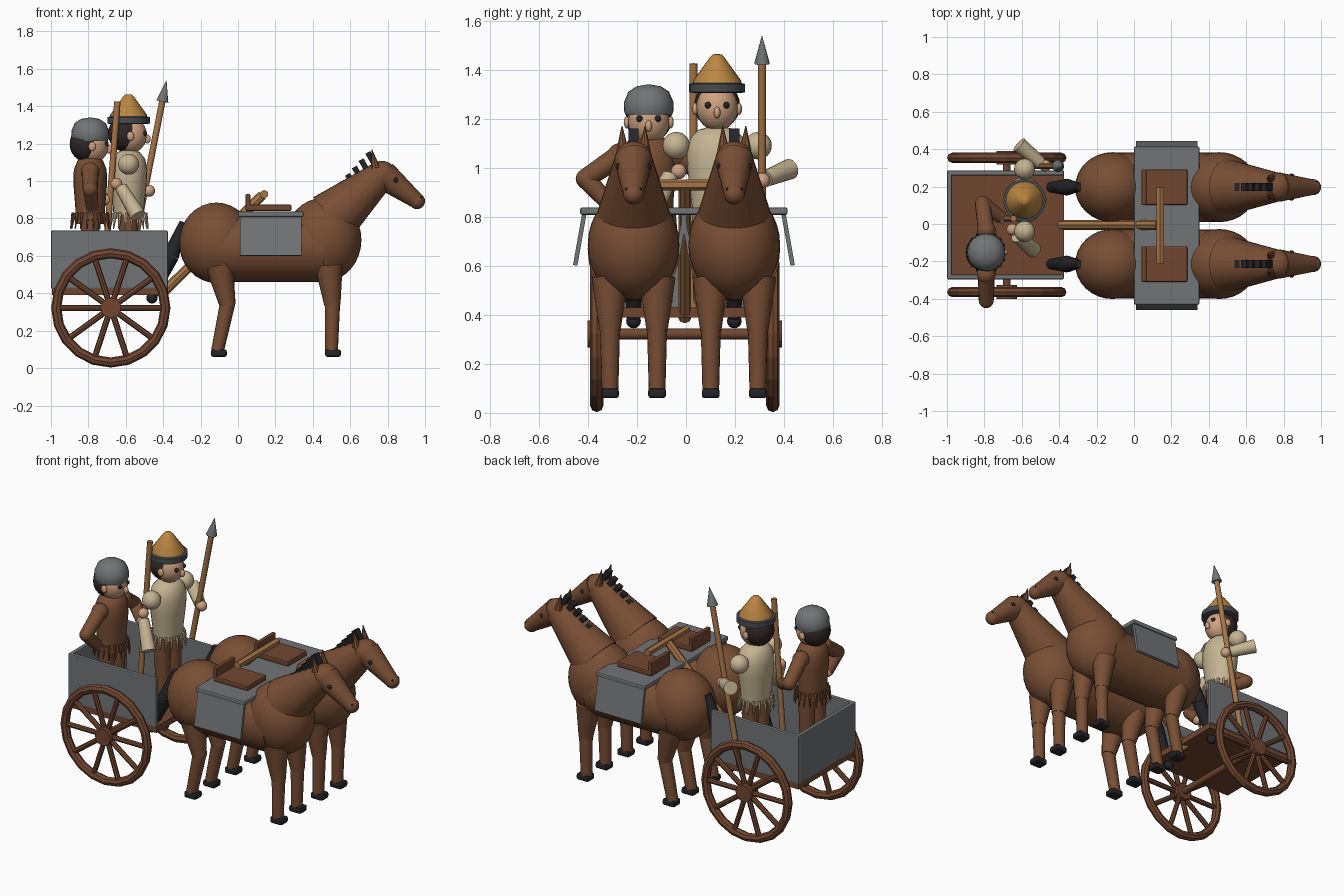
import bpy
import math
from mathutils import Vector

if "Cube" in bpy.data.objects:
    bpy.data.objects.remove(bpy.data.objects["Cube"])


def material(name, r, g, b):
    m = bpy.data.materials.new(name)
    m.use_nodes = True
    m.diffuse_color = (r, g, b, 1)
    m.node_tree.nodes["Principled BSDF"].inputs["Base Color"].default_value = (r, g, b, 1)
    return m


BROWN = material("horse brown", .19, .077, .035)
WOOD = material("red brown wood", .165, .062, .03)
POLE = material("light wood", .38, .18, .065)
GREY = material("steel grey", .17, .175, .18)
GOLD = material("straw gold", .5, .24, .055)
CREAM = material("cream cloth", .56, .46, .29)
SKIN = material("skin", .62, .36, .22)
BLACK = material("black", .018, .018, .022)
HAIR = material("dark hair", .03, .02, .018)
BAND = material("dark grey band", .06, .07, .08)


def finish(name, mat, smooth=False):
    ob = bpy.context.object
    ob.name = name
    ob.data.materials.append(mat)
    if smooth:
        bpy.ops.object.shade_smooth_by_angle(angle=math.radians(40))
    return ob


def ball(name, mat, loc, size, seg=24):
    bpy.ops.mesh.primitive_uv_sphere_add(segments=seg, ring_count=seg // 2, location=loc)
    bpy.context.object.scale = (size,) * 3 if isinstance(size, float) else size
    return finish(name, mat, True)


def box(name, mat, loc, size, rot=(0, 0, 0), bevel=0):
    bpy.ops.mesh.primitive_cube_add(size=1, location=loc, rotation=rot)
    ob = finish(name, mat)
    ob.scale = size
    if bevel:
        bpy.ops.object.transform_apply(location=False, rotation=False, scale=True)
        mod = ob.modifiers.new("soft edge", "BEVEL")
        mod.width = bevel
        mod.segments = 2
    return ob


def rod(name, mat, a, b, r1, r2=None, sides=16, smooth=True):
    """Tapered cylinder from point a to point b."""
    a, b = Vector(a), Vector(b)
    d = b - a
    bpy.ops.mesh.primitive_cone_add(vertices=sides, radius1=r1, radius2=r1 if r2 is None else r2,
                                    depth=d.length, location=(a + b) / 2)
    bpy.context.object.rotation_euler = d.to_track_quat("Z", "Y").to_euler()
    return finish(name, mat, smooth)


def lathe(name, mat, profile, loc, squash=1.0, sides=24):
    """Vertical turned shape from (radius, height) points; squash narrows it along x."""
    verts, faces, n = [], [], len(profile)
    for i in range(sides):
        a = math.tau * i / sides
        verts += [(r * math.cos(a) * squash, r * math.sin(a), z) for r, z in profile]
        j = (i + 1) % sides
        faces += [(i * n + k, j * n + k, j * n + k + 1, i * n + k + 1) for k in range(n - 1)]
    faces.append([i * n for i in reversed(range(sides))])
    faces.append([i * n + n - 1 for i in range(sides)])
    me = bpy.data.meshes.new(name)
    me.from_pydata(verts, [], faces)
    ob = bpy.data.objects.new(name, me)
    bpy.context.collection.objects.link(ob)
    ob.location = loc
    bpy.ops.object.select_all(action="DESELECT")
    ob.select_set(True)
    bpy.context.view_layer.objects.active = ob
    return finish(name, mat, True)


def horse(y0):
    # barrel, rump and chest
    rod("horse_barrel", BROWN, (-.12, y0, .645), (.46, y0, .645), .185, sides=32)
    ball("horse_rump", BROWN, (-.115, y0, .67), (.2, .187, .215), 32)
    ball("horse_chest", BROWN, (.455, y0, .685), (.205, .187, .225), 32)
    # neck and head
    rod("horse_neck", BROWN, (.5, y0, .8), (.765, y0, 1.03), .15, .078, 24)
    ball("horse_poll", BROWN, (.77, y0, 1.03), .078)
    rod("horse_face", BROWN, (.78, y0, 1.03), (.955, y0, .895), .078, .042, 24)
    ball("horse_muzzle", BROWN, (.957, y0, .893), .043)
    # mane
    for i in range(6):
        t = i / 5
        box("horse_mane", BLACK, (.53 + .18 * t, y0, .93 + .195 * t), (.065, .042, .03),
            (0, math.radians(60), 0))
    # tail
    rod("horse_tail", BLACK, (-.29, y0, .78), (-.36, y0, .6), .022, .045)
    rod("horse_tail_end", BLACK, (-.36, y0, .6), (-.46, y0, .38), .045, .025)
    ball("horse_tail_tip", BLACK, (-.46, y0, .375), .03, 16)
    for s in (-1, 1):
        rod("horse_ear", BROWN, (.735, y0 + s * .045, 1.07), (.715, y0 + s * .047, 1.17), .025, .002, 8)
        ball("horse_eye", BLACK, (.842, y0 + s * .058, 1.005), .015, 12)
        ball("horse_nostril", BLACK, (.978, y0 + s * .028, .912), .007, 8)
        y = y0 + s * .096
        # front leg, then hind leg
        for top, knee, foot in ((.485, .505, .5), (-.1, -.055, -.11)):
            rod("horse_thigh", BROWN, (top, y, .55), (knee, y, .335), .075, .043)
            rod("horse_shin", BROWN, (knee, y, .35), (foot, y, .09), .041, .034)
            box("horse_hoof", BLACK, (foot + .008, y, .08), (.085, .073, .04), bevel=.012)
    # blanket with sloping flaps
    box("blanket_top", GREY, (.175, y0, .823), (.35, .435, .03), bevel=.008)
    for s in (-1, 1):
        box("blanket_flap", GREY, (.175, y0 + s * .218, .715), (.33, .018, .23),
            (s * math.radians(10), 0, 0))
    # saddle
    box("saddle_seat", WOOD, (.163, y0, .857), (.245, .19, .035), bevel=.008)
    box("saddle_back", WOOD, (.053, y0, .89), (.026, .19, .08), bevel=.006)


for y in (.197, -.214):
    horse(y)

# yoke and draught pole
rod("draught_pole", POLE, (-.42, -.005, .385), (.13, -.005, .925), .026, sides=8, smooth=False)
rod("yoke_bar", POLE, (.14, -.21, .93), (.14, .195, .93), .023, sides=6, smooth=False)

# cart body, open towards the horses
box("cart_floor", WOOD, (-.685, -.005, .41), (.62, .57, .04))
for y in (-.283, .273):
    box("cart_side", GREY, (-.687, y, .58), (.625, .026, .31), bevel=.006)
box("cart_back", GREY, (-.987, -.005, .58), (.026, .56, .31), bevel=.006)
rod("axle", WOOD, (-.68, -.36, .322), (-.68, .35, .322), .022, sides=10)

# wheels
for y in (-.364, .354):
    bpy.ops.mesh.primitive_torus_add(major_segments=20, minor_segments=8, major_radius=.292,
                                     minor_radius=.027, location=(-.68, y, .322),
                                     rotation=(math.pi / 2, 0, 0))
    finish("wheel_rim", WOOD)
    rod("wheel_hub", WOOD, (-.68, y - .037, .322), (-.68, y + .037, .322), .055, sides=12, smooth=False)
    for i in range(10):
        a = math.tau * i / 10
        rod("wheel_spoke", WOOD, (-.68, y, .322),
            (-.68 + .285 * math.cos(a), y, .322 + .285 * math.sin(a)), .016, sides=8)


def rider(x, y, head_z, cloth, profile, squash):
    # trunk, head, hair and face
    lathe("rider_body", cloth, profile, (x, y, 0), squash)
    rod("rider_neck", SKIN, (x, y, head_z - .13), (x, y, head_z), .04)
    ball("rider_head", SKIN, (x + .01, y, head_z), (.088, .085, .095))
    ball("rider_hair", HAIR, (x - .022, y, head_z + .008), (.088, .094, .095))
    ball("rider_nose", SKIN, (x + .1, y, head_z - .02), (.018, .014, .024), 12)
    for s in (-1, 1):
        ball("rider_eye", BLACK, (x + .085, y + s * .037, head_z + .01), .014, 12)
        ball("rider_ear", SKIN, (x + .01, y + s * .09, head_z - .005), (.02, .012, .025), 12)
        # legs and feet
        rod("rider_leg", BROWN, (x, y + s * .055, .45), (x, y + s * .055, .82), .042, .052)
        ball("rider_foot", SKIN, (x + .025, y + s * .055, .455), (.06, .036, .028), 16)
    # fringe of the tunic
    for i in range(18):
        a = math.tau * i / 18
        c, s = math.cos(a), math.sin(a)
        rod("tunic_fringe", cloth, (x + .09 * c, y + .1 * s, .83), (x + .105 * c, y + .115 * s, .745),
            .011, .003, 6)


# helmeted rider
rider(-.79, -.152, 1.19, BROWN,
      [(.1, .77), (.1, .86), (.112, .98), (.11, 1.06), (.085, 1.11), (.04, 1.13)], .8)
lathe("helmet", GREY, [(.095, 1.215), (.102, 1.235), (.1, 1.27), (.083, 1.31), (.05, 1.332), (.005, 1.34)],
      (-.79, -.152, 0))
for sh, el, ha in (((-.79, -.27, 1.05), (-.79, -.41, .955), (-.78, -.32, .86)),
                   ((-.79, -.035, 1.05), (-.81, .11, .955), (-.71, .035, .9))):
    ball("sleeve_shoulder", BROWN, sh, .05)
    rod("sleeve_upper", BROWN, sh, el, .045, .04)
    ball("sleeve_elbow", BROWN, el, .04, 16)
    rod("sleeve_lower", BROWN, el, ha, .04, .034)
    ball("rider_hand", SKIN, ha, .032, 16)

# hatted rider
rider(-.585, .127, 1.245, CREAM,
      [(.1, .8), (.105, .87), (.12, .98), (.125, 1.06), (.11, 1.12), (.075, 1.155), (.04, 1.165)], .8)
lathe("hat_band", BAND, [(.1, 1.305), (.114, 1.308), (.114, 1.342), (.1, 1.345)], (-.585, .127, 0))
lathe("straw_hat", GOLD, [(.1, 1.34), (.098, 1.355), (.03, 1.45), (.018, 1.462), (.003, 1.464)],
      (-.585, .127, 0))
for y in (-.04, .294):
    ball("cream_shoulder", CREAM, (-.585, y, 1.09), .056)
for el, wr, ha in (((-.615, .425, .995), (-.5, .325, .955), (-.475, .312, .948)),
                   ((-.535, -.14, .815), (-.625, -.065, .965), (-.65, -.03, .985))):
    rod("cream_forearm", CREAM, el, wr, .043, .034, sides=12)
    ball("rider_hand", SKIN, ha, .032, 16)

# spear and staff
rod("spear_shaft", POLE, (-.6, .31, .43), (-.402, .31, 1.44), .017, sides=10)
rod("spear_head", GREY, (-.405, .31, 1.425), (-.383, .31, 1.537), .033, .001, 10)
rod("staff", POLE, (-.72, .03, .43), (-.645, .03, 1.425), .017, sides=10)
